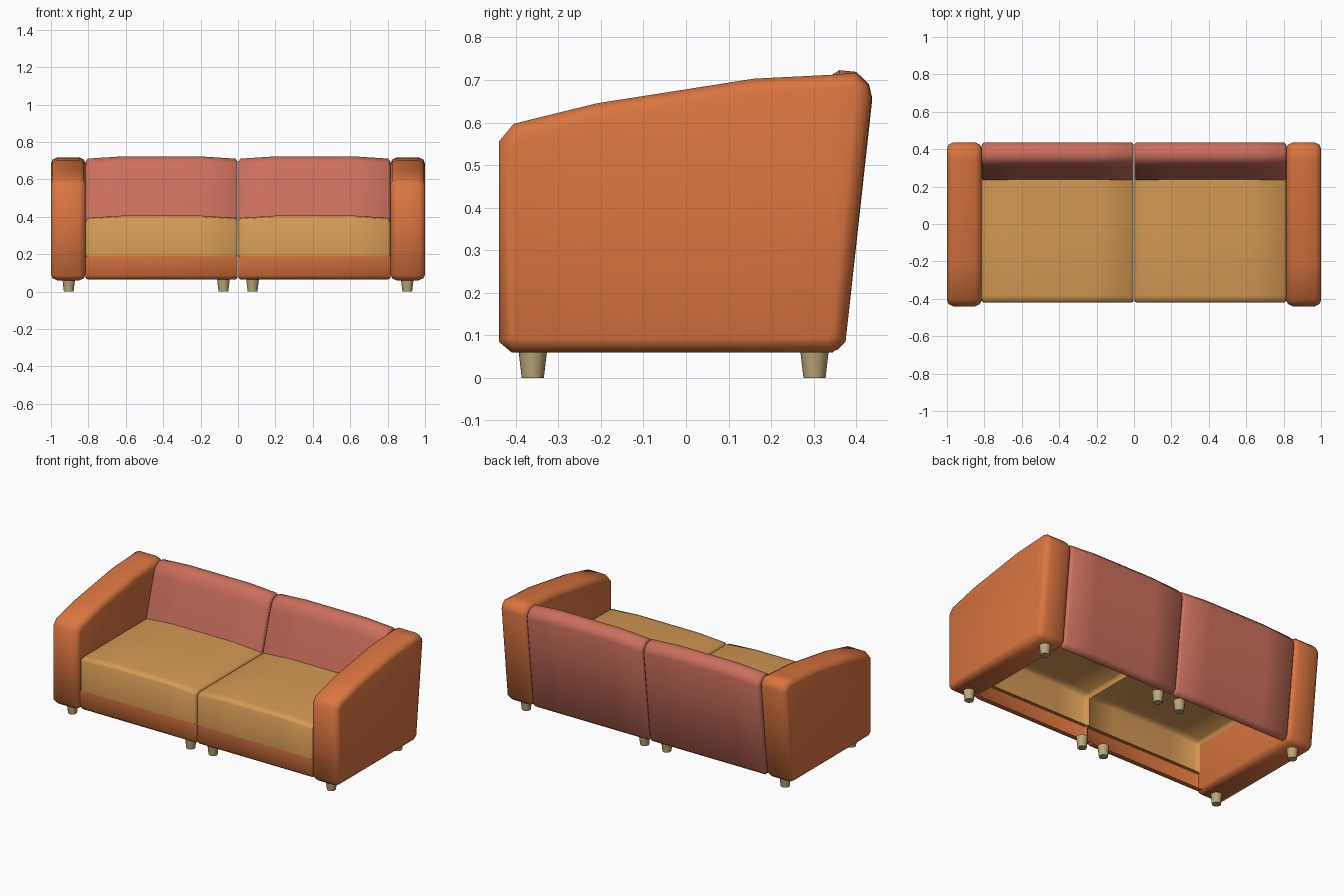
import bpy, bmesh, math
from mathutils import Vector, Matrix

if "Cube" in bpy.data.objects:
    bpy.data.objects.remove(bpy.data.objects["Cube"])


def material(name, rgb):
    m = bpy.data.materials.new(name)
    m.diffuse_color = (*rgb, 1)
    m.use_nodes = True
    m.node_tree.nodes["Principled BSDF"].inputs["Base Color"].default_value = m.diffuse_color
    return m


ORANGE = material("orange fabric", (0.70, 0.178, 0.050))
TAN = material("tan fabric", (0.66, 0.32, 0.088))
RED = material("dusty red fabric", (0.60, 0.160, 0.108))
WOOD = material("pale wood", (0.50, 0.385, 0.185))


def finish(bm, name, mat):
    """Make a smooth object mirrored to the other side of x = 0."""
    me = bpy.data.meshes.new(name)
    bm.to_mesh(me)
    bm.free()
    ob = bpy.data.objects.new(name, me)
    bpy.context.collection.objects.link(ob)
    me.materials.append(mat)
    bpy.ops.object.select_all(action='DESELECT')
    ob.select_set(True)
    bpy.context.view_layer.objects.active = ob
    bpy.ops.object.shade_smooth_by_angle(angle=math.radians(48))
    mod = ob.modifiers.new("Mirror", 'MIRROR')
    mod.use_mirror_merge = False
    return ob


def inset_profile(pts, d, closed):
    """Offset a counter-clockwise (y, z) profile inward by d."""
    n = len(pts)
    out = []
    for i in range(n):
        p = Vector(pts[i])
        normals = []
        for a, b in ((i - 1, i), (i, i + 1)):
            if closed or (a >= 0 and b < n):
                t = (Vector(pts[b % n]) - Vector(pts[a % n])).normalized()
                normals.append(Vector((-t.y, t.x)))
        n1, n2 = normals[0], normals[-1]
        out.append(p + d * (n1 + n2) / (1 + n1.dot(n2)))
    return out


def loft(name, profile, stations, mat, closed=False, crown_above=None):
    """Sweep a profile along x; each station is (x, inset, crown drop)."""
    bm = bmesh.new()
    rings = []
    for x, d, drop in stations:
        ring = []
        for (y0, z0), p in zip(profile, inset_profile(profile, d, closed)):
            z = p.y
            if crown_above is not None and z0 > crown_above:
                z -= drop
            ring.append(bm.verts.new((x, p.x, z)))
        rings.append(ring)
    n = len(profile)
    for a, b in zip(rings, rings[1:]):
        for j in range(n if closed else n - 1):
            k = (j + 1) % n
            bm.faces.new((a[j], a[k], b[k], b[j]))
    if closed:
        bm.faces.new(rings[0][::-1])
        bm.faces.new(rings[-1])
    return finish(bm, name, mat)


# Arms: sloped side profile with rounded rims
arm = [(-0.44, 0.085), (-0.41, 0.06), (0.345, 0.06), (0.375, 0.085),
       (0.436, 0.66), (0.428, 0.69), (0.397, 0.717), (0.34, 0.712),
       (0.16, 0.703), (-0.21, 0.645), (-0.405, 0.597), (-0.44, 0.555)]
loft("arm", arm, [(0.815, 0.032, 0), (0.823, 0.012, 0), (0.848, 0, 0),
                  (0.967, 0, 0), (0.992, 0.012, 0), (1.0, 0.032, 0)],
     ORANGE, closed=True)

# Cushion stations: tucked edges and a gentle crown in the middle
cushion = [(0.002, 0.03, 0.014), (0.004, 0.01, 0.014), (0.014, 0, 0.012),
           (0.2, 0, 0), (0.62, 0, 0), (0.803, 0, 0.012),
           (0.813, 0.01, 0.014), (0.816, 0.03, 0.014)]

# Seat cushions: front and top covers, open underneath
seat = [(0.27, 0.407), (0.0, 0.407), (-0.38, 0.406), (-0.41, 0.400),
        (-0.42, 0.385), (-0.42, 0.19)]
loft("seat_cushion", seat, cushion, TAN, crown_above=0.35)

# Back cushions: leaning front, rounded top and full rear panel
back = [(0.335, 0.065), (0.355, 0.065), (0.375, 0.085), (0.437, 0.66),
        (0.43, 0.69), (0.40, 0.719), (0.36, 0.723), (0.325, 0.70),
        (0.305, 0.65), (0.23, 0.38)]
loft("back_cushion", back, cushion, RED, crown_above=0.6)

# Front rail under the seats
rail = [(-0.40, 0.19), (-0.42, 0.19), (-0.42, 0.085), (-0.402, 0.066),
        (-0.37, 0.066)]
loft("front_rail", rail, [(0.002, 0.012, 0), (0.004, 0.006, 0), (0.012, 0, 0),
                          (0.805, 0, 0), (0.816, 0.008, 0)], ORANGE)

# Tapered legs
for label, y in (("front", -0.36), ("back", 0.302)):
    for place, x in (("outer", 0.905), ("middle", 0.078)):
        bm = bmesh.new()
        bmesh.ops.create_cone(bm, cap_ends=True, segments=12,
                              radius1=0.026, radius2=0.034, depth=0.068,
                              matrix=Matrix.Translation((x, y, 0.034)))
        finish(bm, f"{place}_{label}_leg", WOOD)
